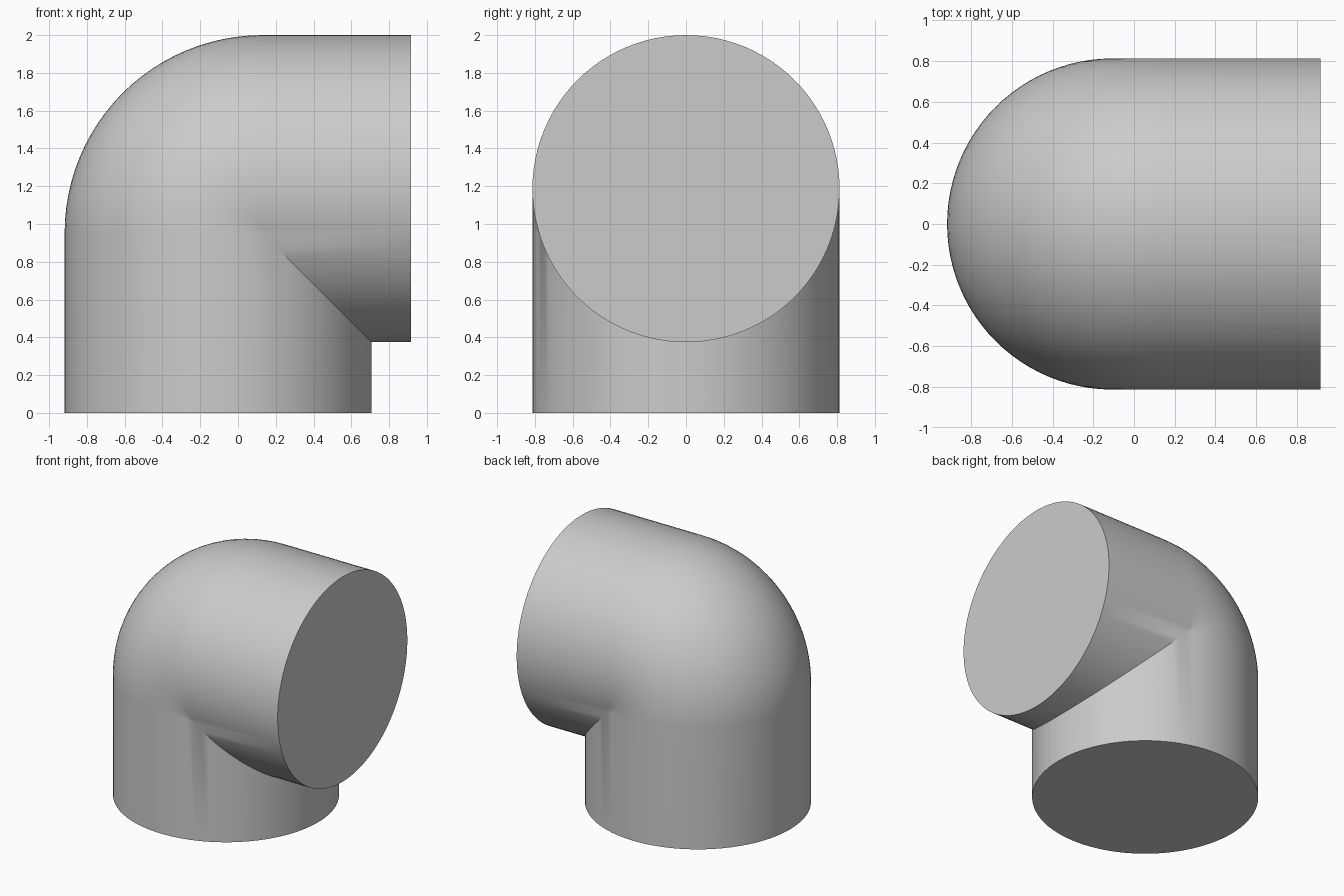
import bpy, bmesh, math

cube = bpy.data.objects.get("Cube")
if cube:
    bpy.data.objects.remove(cube, do_unlink=True)

RADIUS = 0.813      # pipe radius
BEND = 0.235        # centreline radius of the bend
CX, CZ = 0.13, 0.952  # bend centre
END_X = 0.917
SIDES, STEPS = 96, 24

grey = bpy.data.materials.new("plain grey")
grey.use_nodes = True
colour = (0.6, 0.6, 0.6, 1)
grey.diffuse_color = colour
grey.node_tree.nodes["Principled BSDF"].inputs["Base Color"].default_value = colour


def section(place):
    """One ring of the pipe; place maps (distance from bend axis, y) to a point."""
    ring = []
    for i in range(SIDES):
        t = 2 * math.pi * i / SIDES
        ring.append(bm.verts.new(place(BEND + RADIUS * math.cos(t), RADIUS * math.sin(t))))
    return ring


def bend_point(angle):
    # Inside the bend axis the two straight pipes meet on a 45 degree mitre
    def place(rho, y):
        if rho <= 0:
            return (CX - rho, y, CZ + rho)
        return (CX - rho * math.cos(angle), y, CZ + rho * math.sin(angle))
    return place


# Upright pipe, rounded bend, level pipe
bm = bmesh.new()
rings = [section(lambda rho, y: (CX - rho, y, 0))]
for k in range(STEPS + 1):
    rings.append(section(bend_point(math.pi / 2 * k / STEPS)))
rings.append(section(lambda rho, y: (END_X, y, CZ + rho)))
for a, b in zip(rings, rings[1:]):
    for i in range(SIDES):
        j = (i + 1) % SIDES
        bm.faces.new((a[i], a[j], b[j], b[i]))

# Flat ends
bm.faces.new(rings[0])
bm.faces.new(rings[-1])
bmesh.ops.remove_doubles(bm, verts=bm.verts, dist=0.0001)
bmesh.ops.recalc_face_normals(bm, faces=bm.faces)

mesh = bpy.data.meshes.new("pipe_elbow")
bm.to_mesh(mesh)
bm.free()
mesh.materials.append(grey)
elbow = bpy.data.objects.new("pipe_elbow", mesh)
bpy.context.collection.objects.link(elbow)
bpy.context.view_layer.objects.active = elbow
elbow.select_set(True)
bpy.ops.object.shade_smooth_by_angle(angle=math.radians(30))
